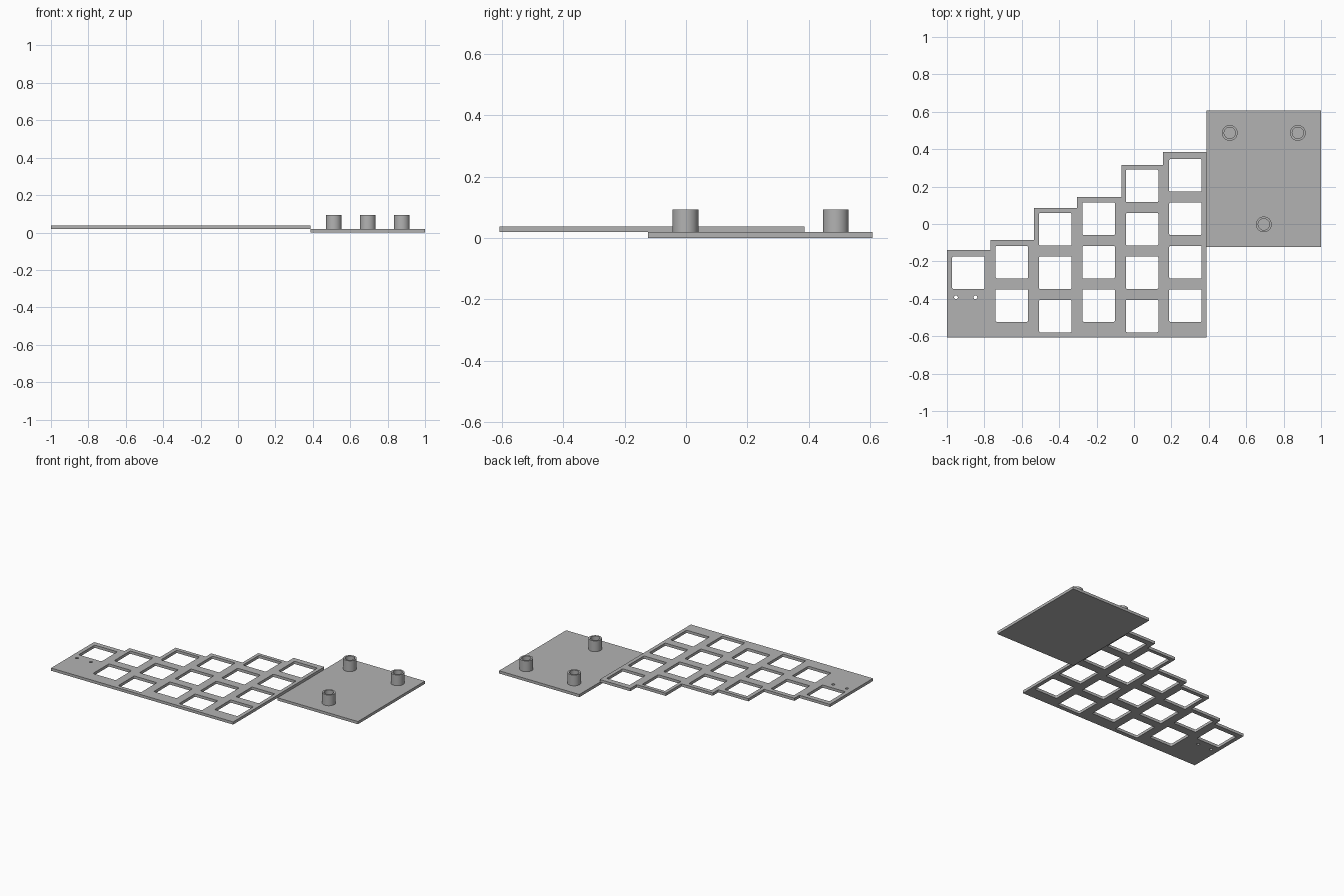
import bpy
import math

cube = bpy.data.objects.get("Cube")
if cube:
    bpy.data.objects.remove(cube, do_unlink=True)

grey = bpy.data.materials.new("plain grey")
grey.use_nodes = True
COLOUR = (0.45, 0.45, 0.45, 1)
grey.diffuse_color = COLOUR
grey.node_tree.nodes["Principled BSDF"].inputs["Base Color"].default_value = COLOUR


def circle(x, y, r, n=48):
    return [(x + r * math.cos(math.tau * i / n), y + r * math.sin(math.tau * i / n))
            for i in range(n)]


def rounded_square(x, y, size, r=0.007, steps=4):
    points = []
    for k, (sx, sy) in enumerate([(1, 1), (-1, 1), (-1, -1), (1, -1)]):
        for i in range(steps + 1):
            a = math.pi / 2 * (k + i / steps)
            points.append((x + sx * (size / 2 - r) + r * math.cos(a),
                           y + sy * (size / 2 - r) + r * math.sin(a)))
    return points


def extrude_profile(name, loops, z0, z1):
    """Solid from an outer loop and any hole loops, between two heights."""
    curve = bpy.data.curves.new(name, "CURVE")
    curve.dimensions = "2D"
    curve.fill_mode = "BOTH"
    curve.extrude = (z1 - z0) / 2
    for loop in loops:
        spline = curve.splines.new("POLY")
        spline.points.add(len(loop) - 1)
        for point, (x, y) in zip(spline.points, loop):
            point.co = (x, y, 0, 1)
        spline.use_cyclic_u = True
    obj = bpy.data.objects.new(name, curve)
    bpy.context.collection.objects.link(obj)
    obj.location.z = (z0 + z1) / 2
    bpy.ops.object.select_all(action="DESELECT")
    obj.select_set(True)
    bpy.context.view_layer.objects.active = obj
    bpy.ops.object.convert(target="MESH")
    obj = bpy.context.object
    bpy.ops.object.mode_set(mode="EDIT")
    bpy.ops.mesh.select_all(action="SELECT")
    bpy.ops.mesh.remove_doubles(threshold=0.0001)
    bpy.ops.mesh.normals_make_consistent(inside=False)
    bpy.ops.object.mode_set(mode="OBJECT")
    bpy.ops.object.shade_smooth_by_angle(angle=math.radians(30))
    obj.data.materials.clear()
    obj.data.materials.append(grey)
    return obj


THICK = 0.0187
PITCH = 0.232
FRONT, BACK = -0.607, 0.607
SEAM = 0.388

# Key plate: stepped outline, one step per key column
edges = [-1, -0.767, -0.535, -0.305, -0.067, 0.155, SEAM]
tops = [-0.139, -0.086, 0.085, 0.144, 0.315, 0.385]
outline = [(SEAM, FRONT), (-1, FRONT)]
for left, right, top in zip(edges, edges[1:], tops):
    outline += [(left, top), (right, top)]

# Key openings: highest opening and count for each column
loops = [outline]
columns = [(-0.26, 1), (-0.204, 2), (-0.028, 3), (0.028, 3), (0.204, 4), (0.26, 4)]
for col, (first, count) in enumerate(columns):
    for row in range(count):
        loops.append(rounded_square(-0.885 + PITCH * col, first - PITCH * row, 0.174))

# Two small pin holes below the outer key
for x in (-0.952, -0.848):
    loops.append(circle(x, -0.392, 0.01, 24))
extrude_profile("key_plate", loops, THICK, 2 * THICK)

# Base plate
base = [(SEAM, -0.123), (1, -0.123), (1, BACK), (SEAM, BACK)]
extrude_profile("base_plate", [base], 0, THICK)

# Hollow standoff posts
posts = {"back_right": (0.512, 0.487), "back_left": (0.876, 0.487), "front": (0.694, -0.002)}
for name, (x, y) in posts.items():
    extrude_profile(name + "_post", [circle(x, y, 0.042), circle(x, y, 0.03)], THICK, 0.093)
